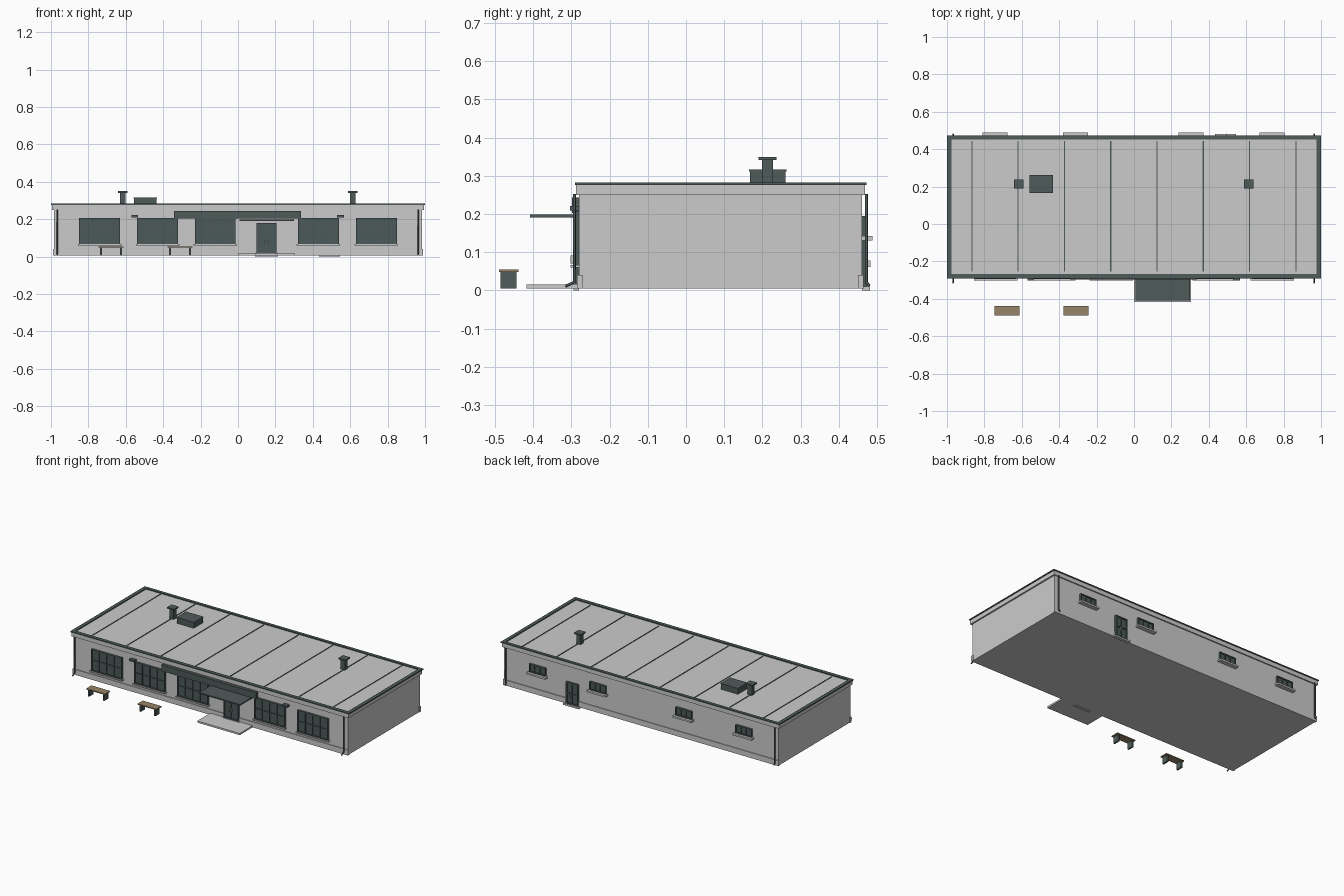
import bpy, bmesh
from mathutils import Vector

if "Cube" in bpy.data.objects:
    bpy.data.objects.remove(bpy.data.objects["Cube"])


def material(name, rgb):
    m = bpy.data.materials.new(name)
    m.diffuse_color = (*rgb, 1)
    m.use_nodes = True
    m.node_tree.nodes["Principled BSDF"].inputs["Base Color"].default_value = m.diffuse_color
    return m


LIGHT = material("light grey render", (0.60, 0.60, 0.60))
DARK = material("dark slate metal", (0.078, 0.105, 0.102))
GLASS = material("dark glass", (0.070, 0.100, 0.098))
WOOD = material("tan wood", (0.32, 0.235, 0.14))


def boxes(name, mat, *items):
    """One object from boxes given as (x0, x1, y0, y1, z0, z1)."""
    bm = bmesh.new()
    for x0, x1, y0, y1, z0, z1 in items:
        vs = bmesh.ops.create_cube(bm, size=1)["verts"]
        for v in vs:
            v.co = Vector((x1 if v.co.x > 0 else x0,
                           y1 if v.co.y > 0 else y0,
                           z1 if v.co.z > 0 else z0))
    me = bpy.data.meshes.new(name)
    bm.to_mesh(me)
    bm.free()
    me.materials.append(mat)
    ob = bpy.data.objects.new(name, me)
    bpy.context.collection.objects.link(ob)
    return ob


def pipe(name, points, radius):
    """Round pipe along a path, capped."""
    cu = bpy.data.curves.new(name, "CURVE")
    cu.dimensions = "3D"
    cu.bevel_depth = radius
    cu.bevel_resolution = 2
    cu.use_fill_caps = True
    sp = cu.splines.new("POLY")
    sp.points.add(len(points) - 1)
    for p, co in zip(sp.points, points):
        p.co = (*co, 1)
    cu.materials.append(DARK)
    bpy.context.collection.objects.link(bpy.data.objects.new(name, cu))


FRONT, BACK = -0.28, 0.46


def glazing(name, x0, x1, z0, z1, cols, rows, wall, out, bar=0.006):
    """Glass pane with outer frame and glazing bars; out is -1 front, +1 back."""
    def ys(d):
        return sorted((wall - out * 0.002, wall + out * d))
    boxes(name + "_glass", GLASS, (x0, x1, *ys(0.008), z0, z1))
    yb = ys(0.014)
    bars = []
    for i in range(cols + 1):
        w = bar if i in (0, cols) else bar * 0.6
        c = x0 + w / 2 + (x1 - x0 - w) * i / cols
        bars.append((c - w / 2, c + w / 2, *yb, z0, z1))
    for j in range(rows + 1):
        w = bar if j in (0, rows) else bar * 0.6
        c = z0 + w / 2 + (z1 - z0 - w) * j / rows
        bars.append((x0, x1, *yb, c - w / 2, c + w / 2))
    boxes(name + "_frame", DARK, *bars)


# Building shell
boxes("walls", LIGHT, (-0.985, 0.985, FRONT, BACK, 0.005, 0.255))
boxes("plinth", LIGHT,
      (-0.989, 0.989, FRONT - 0.005, FRONT + 0.01, 0.005, 0.04),
      (-0.989, 0.989, BACK - 0.01, BACK + 0.005, 0.005, 0.04))
boxes("roof_fascia", LIGHT, (-0.995, 0.995, -0.288, 0.468, 0.25, 0.277))
boxes("roof_edge_trim", DARK,
      (-1.0, 1.0, -0.291, -0.268, 0.276, 0.283),
      (-1.0, 1.0, 0.452, 0.472, 0.276, 0.283),
      (-1.0, -0.977, -0.268, 0.452, 0.276, 0.283),
      (0.977, 1.0, -0.268, 0.452, 0.276, 0.283))
boxes("roof_seams", DARK, *[
    (-0.867 + i * 0.2475 - 0.003, -0.867 + i * 0.2475 + 0.003,
     -0.255, 0.445, 0.276, 0.280) for i in range(8)])

# Roof vents and equipment
for side, sx in (("left", -0.617), ("right", 0.613)):
    boxes(side + "_vent", DARK,
          (sx - 0.015, sx + 0.015, 0.199, 0.228, 0.276, 0.342),
          (sx - 0.025, sx + 0.025, 0.190, 0.237, 0.341, 0.350))
boxes("roof_unit", DARK, (-0.555, -0.435, 0.168, 0.260, 0.276, 0.311),
      (-0.558, -0.432, 0.165, 0.263, 0.311, 0.317))

# Front windows with sills
for n, cx in enumerate((-0.74, -0.43, -0.122, 0.43, 0.74)):
    name = f"front_window_{n + 1}"
    glazing(name, cx - 0.109, cx + 0.109, 0.067, 0.207, 4, 2, FRONT, -1)
    boxes(name + "_sill", LIGHT,
          (cx - 0.116, cx + 0.116, -0.302, FRONT, 0.060, 0.067))

# Back windows with sills
for n, cx in enumerate((-0.743, -0.312, 0.305, 0.738)):
    name = f"back_window_{n + 1}"
    glazing(name, cx - 0.058, cx + 0.058, 0.143, 0.195, 3, 1, BACK, 1)
    boxes(name + "_sill", LIGHT,
          (cx - 0.067, cx + 0.067, BACK, 0.488, 0.131, 0.142))

# Front entrance: double door, canopy, sign board, slab
glazing("front_door", 0.100, 0.206, 0.017, 0.180, 2, 1, FRONT, -1, 0.009)
boxes("front_door_handles", LIGHT,
      (0.143, 0.147, -0.302, -0.292, 0.070, 0.092),
      (0.159, 0.163, -0.302, -0.292, 0.070, 0.092))
boxes("entrance_canopy", DARK, (0.007, 0.300, -0.408, FRONT, 0.191, 0.199))
boxes("sign_board", DARK, (-0.342, 0.338, -0.298, FRONT, 0.203, 0.243))
boxes("entrance_slab", LIGHT, (0.0, 0.304, -0.417, FRONT, 0.005, 0.016))
boxes("front_door_step", LIGHT, (0.092, 0.214, -0.295, FRONT, 0.0, 0.018))

# Wall lamps
for side, sx in (("left", -0.552), ("right", 0.548)):
    boxes(side + "_wall_lamp", DARK,
          (sx - 0.018, sx + 0.018, -0.303, FRONT, 0.209, 0.221))

# Back door and step
glazing("back_door", 0.446, 0.532, 0.010, 0.150, 2, 2, BACK, 1, 0.008)
boxes("back_door_handle", LIGHT, (0.494, 0.498, 0.472, 0.483, 0.062, 0.078))
boxes("back_door_step", LIGHT, (0.432, 0.546, BACK, 0.482, 0.0, 0.010))

# Downpipes at the corners, kicked outwards at the foot
for side, sx in (("left", -0.967), ("right", 0.963)):
    for face, wall, out in (("front", FRONT, -1), ("back", BACK, 1)):
        y = wall + out * 0.012
        pipe(f"{face}_{side}_downpipe",
             [(sx, y, 0.252), (sx, y, 0.022),
              (sx, y + out * (0.024 if out < 0 else 0.008), 0.011)], 0.004)

# Benches
for n, cx in enumerate((-0.679, -0.310)):
    boxes(f"bench_{n + 1}_seat", WOOD,
          (cx - 0.067, cx + 0.067, -0.490, -0.438, 0.048, 0.055))
    boxes(f"bench_{n + 1}_legs", DARK, *[
        (cx + s * 0.053 - 0.005, cx + s * 0.053 + 0.005,
         -0.485, -0.443, 0.005, 0.048) for s in (-1, 1)])
